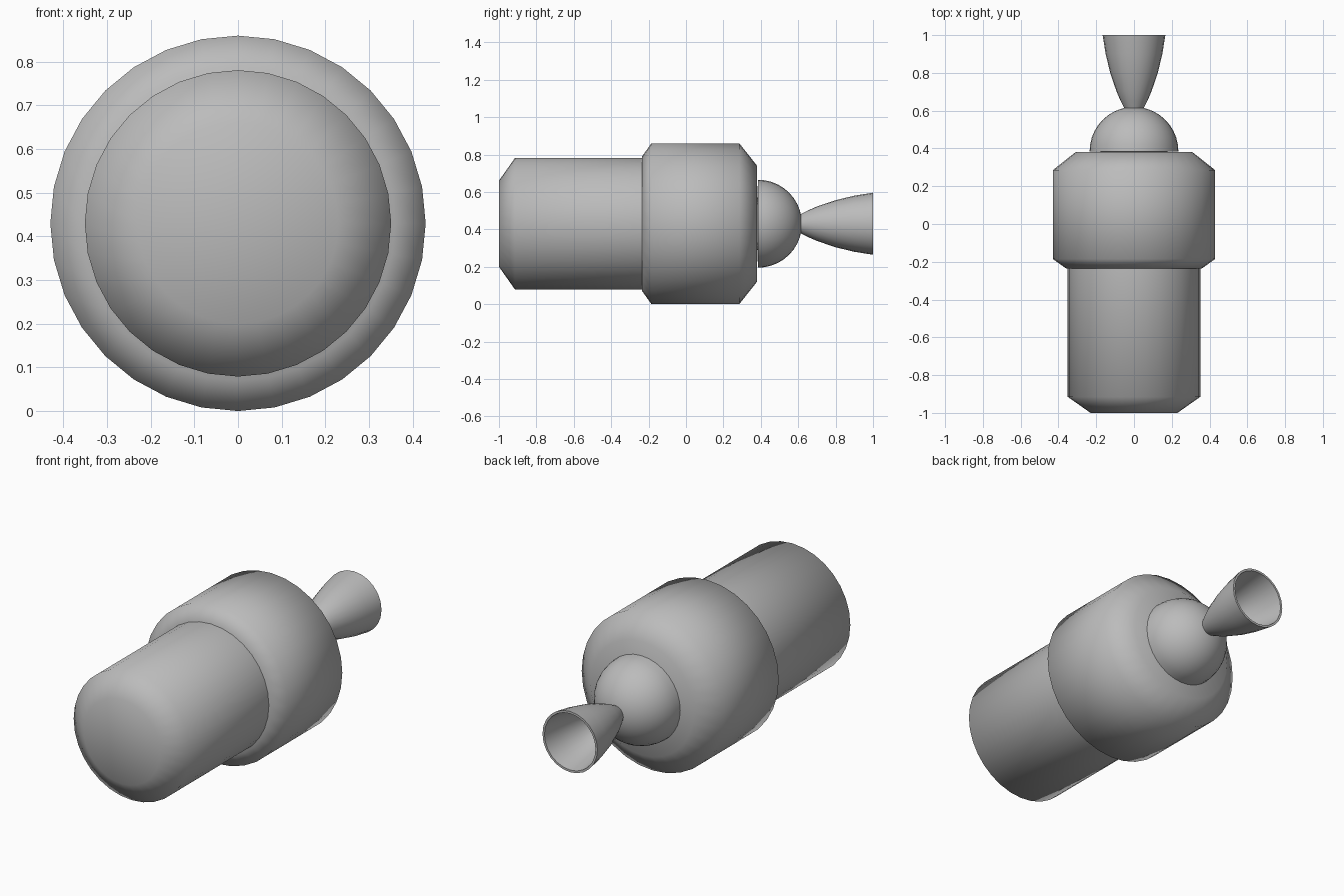
import bpy, bmesh, math

if "Cube" in bpy.data.objects:
    bpy.data.objects.remove(bpy.data.objects["Cube"])

ZC = 0.43  # height of the long axis

metal = bpy.data.materials.new("plain grey")
metal.diffuse_color = (0.5, 0.5, 0.5, 1)
metal.use_nodes = True
metal.node_tree.nodes["Principled BSDF"].inputs["Base Color"].default_value = metal.diffuse_color


def lathe(name, profile, sides=32, angle=60):
    """Revolve (y, radius) points around the long axis; radius 0 makes a pole."""
    bm = bmesh.new()
    rings = []
    for y, r in profile:
        if r == 0:
            rings.append([bm.verts.new((0, y, ZC))] * sides)
        else:
            rings.append([bm.verts.new((r * math.sin(a), y, ZC + r * math.cos(a)))
                          for a in (2 * math.pi * i / sides for i in range(sides))])
    for p, q in zip(rings, rings[1:]):
        for i in range(sides):
            j = (i + 1) % sides
            bm.faces.new(list(dict.fromkeys((p[i], p[j], q[j], q[i]))))
    bmesh.ops.recalc_face_normals(bm, faces=bm.faces[:])
    me = bpy.data.meshes.new(name)
    bm.to_mesh(me)
    bm.free()
    me.materials.append(metal)
    ob = bpy.data.objects.new(name, me)
    bpy.context.collection.objects.link(ob)
    bpy.ops.object.select_all(action='DESELECT')
    ob.select_set(True)
    bpy.context.view_layer.objects.active = ob
    bpy.ops.object.shade_smooth_by_angle(angle=math.radians(angle))
    return ob


# Front capsule with chamfered nose
lathe("front_module", [(-1, 0), (-1, 0.23), (-0.915, 0.351), (-0.235, 0.351), (-0.235, 0)])

# Wider middle drum, chamfered both ends
lathe("main_module", [(-0.235, 0), (-0.235, 0.36), (-0.185, 0.43), (0.285, 0.43),
                      (0.38, 0.31), (0.38, 0)])

# Rounded tank at the rear
R = 0.235
dome = [(0.375, 0)] + [(0.385 + R * math.sin(t), R * math.cos(t))
                       for t in (math.pi / 2 * k / 10 for k in range(10))] + [(0.385 + R, 0)]
lathe("rear_dome", dome, angle=70)

# Hollow bell nozzle: outer wall, lip, inner wall
outer = [(0.605, 0.047), (0.65, 0.07), (0.7, 0.092), (0.8, 0.126), (0.9, 0.15), (1.0, 0.166)]
inner = [(y, r - 0.012) for y, r in reversed(outer)]
lathe("engine_bell", [(0.605, 0)] + outer + inner + [(0.61, 0)], sides=24)
